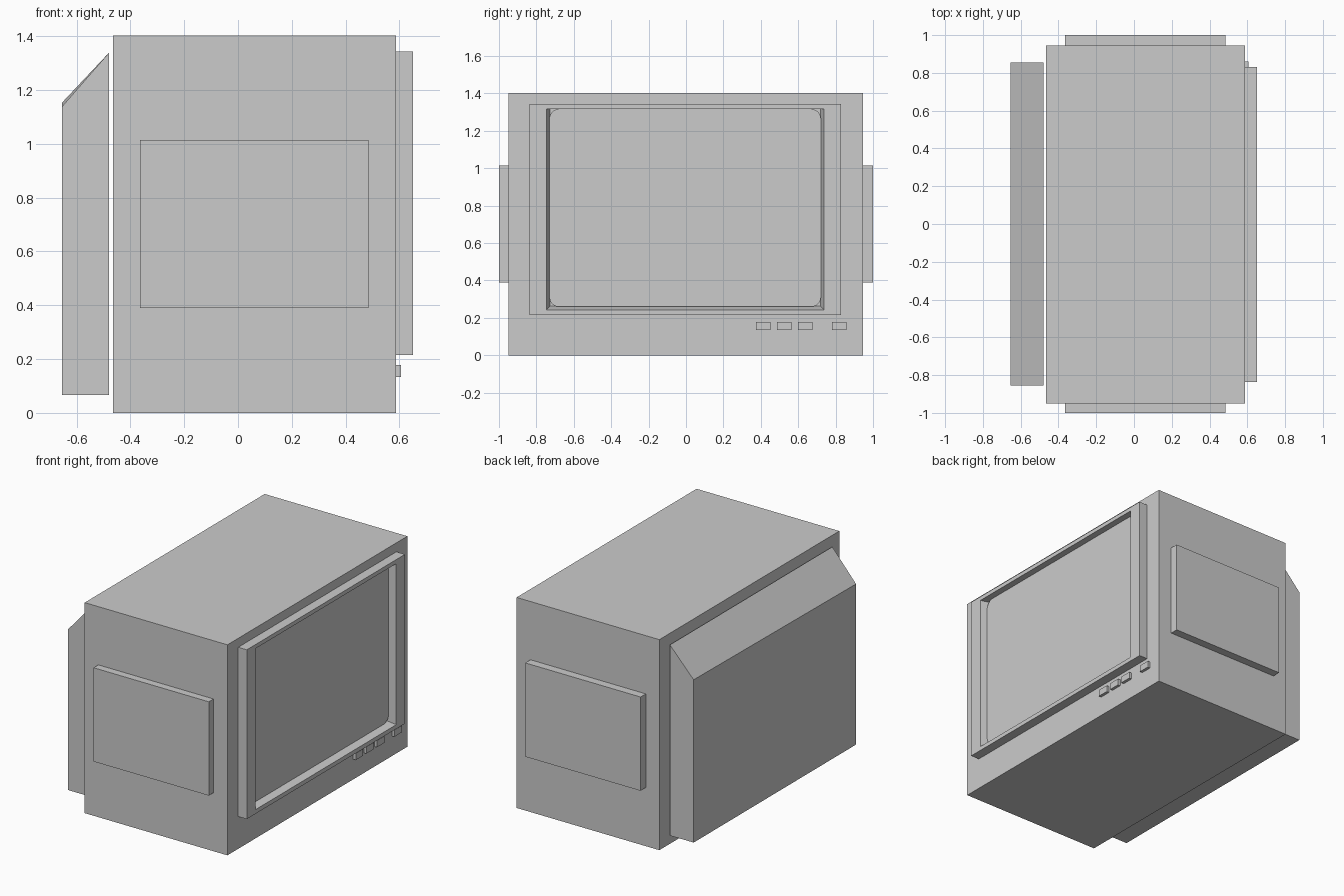
import bpy, bmesh, math

if "Cube" in bpy.data.objects:
    bpy.data.objects.remove(bpy.data.objects["Cube"])


def finish(name, bm):
    bmesh.ops.recalc_face_normals(bm, faces=bm.faces)
    mesh = bpy.data.meshes.new(name)
    bm.to_mesh(mesh)
    bm.free()
    obj = bpy.data.objects.new(name, mesh)
    bpy.context.collection.objects.link(obj)
    return obj


def loft(name, loops, caps=True, closed=False):
    """Skin matching loops of points; optionally cap or join the ends."""
    bm = bmesh.new()
    rings = [[bm.verts.new(p) for p in loop] for loop in loops]
    pairs = list(zip(rings, rings[1:]))
    if closed:
        pairs.append((rings[-1], rings[0]))
    for a, b in pairs:
        for i in range(len(a)):
            j = (i + 1) % len(a)
            bm.faces.new((a[i], a[j], b[j], b[i]))
    if caps:
        bm.faces.new(rings[0])
        bm.faces.new(rings[-1])
    return finish(name, bm)


def rect(x, y0, y1, z0, z1):
    return [(x, y0, z0), (x, y1, z0), (x, y1, z1), (x, y0, z1)]


def rounded(x, y0, y1, z0, z1, r, steps=5):
    pts = []
    corners = [(y1 - r, z1 - r), (y0 + r, z1 - r), (y0 + r, z0 + r), (y1 - r, z0 + r)]
    for k, (cy, cz) in enumerate(corners):
        for s in range(steps + 1):
            a = math.pi / 2 * (k + s / steps)
            pts.append((x, cy + r * math.cos(a), cz + r * math.sin(a)))
    return pts


def box(name, x0, x1, y0, y1, z0, z1):
    return loft(name, [rect(x0, y0, y1, z0, z1), rect(x1, y0, y1, z0, z1)])


# Cabinet and side panels
FRONT = 0.587
box("cabinet", -0.465, FRONT, -0.95, 0.945, 0, 1.403)
box("left_side_panel", -0.365, 0.485, -1.0, -0.95, 0.39, 1.015)
box("right_side_panel", -0.365, 0.485, 0.945, 1.0, 0.39, 1.015)

# Rear housing with sloping top, standing just clear of the cabinet
loft("rear_housing", [
    [(-0.48, y, 0.067), (-0.655, y, 0.067), (-0.655, y, z), (-0.48, y, 1.338)]
    for y, z in ((-0.855, 1.137), (0.855, 1.152))])

# Screen bezel: raised ring with a tapered inner wall
loft("screen_bezel", [
    rect(FRONT, -0.836, 0.83, 0.215, 1.343),
    rect(0.65, -0.836, 0.83, 0.215, 1.343),
    rect(0.65, -0.745, 0.738, 0.243, 1.316),
    rect(FRONT, -0.727, 0.718, 0.263, 1.316)], caps=False, closed=True)

# Recessed screen with rounded corners
loft("screen", [rounded(x, -0.73, 0.721, 0.26, 1.316, 0.05) for x in (FRONT, 0.606)])

# Control buttons
for i, y in enumerate((0.414, 0.525, 0.637, 0.82)):
    box(f"button_{i + 1}", FRONT, 0.606, y - 0.039, y + 0.039, 0.134, 0.178)
